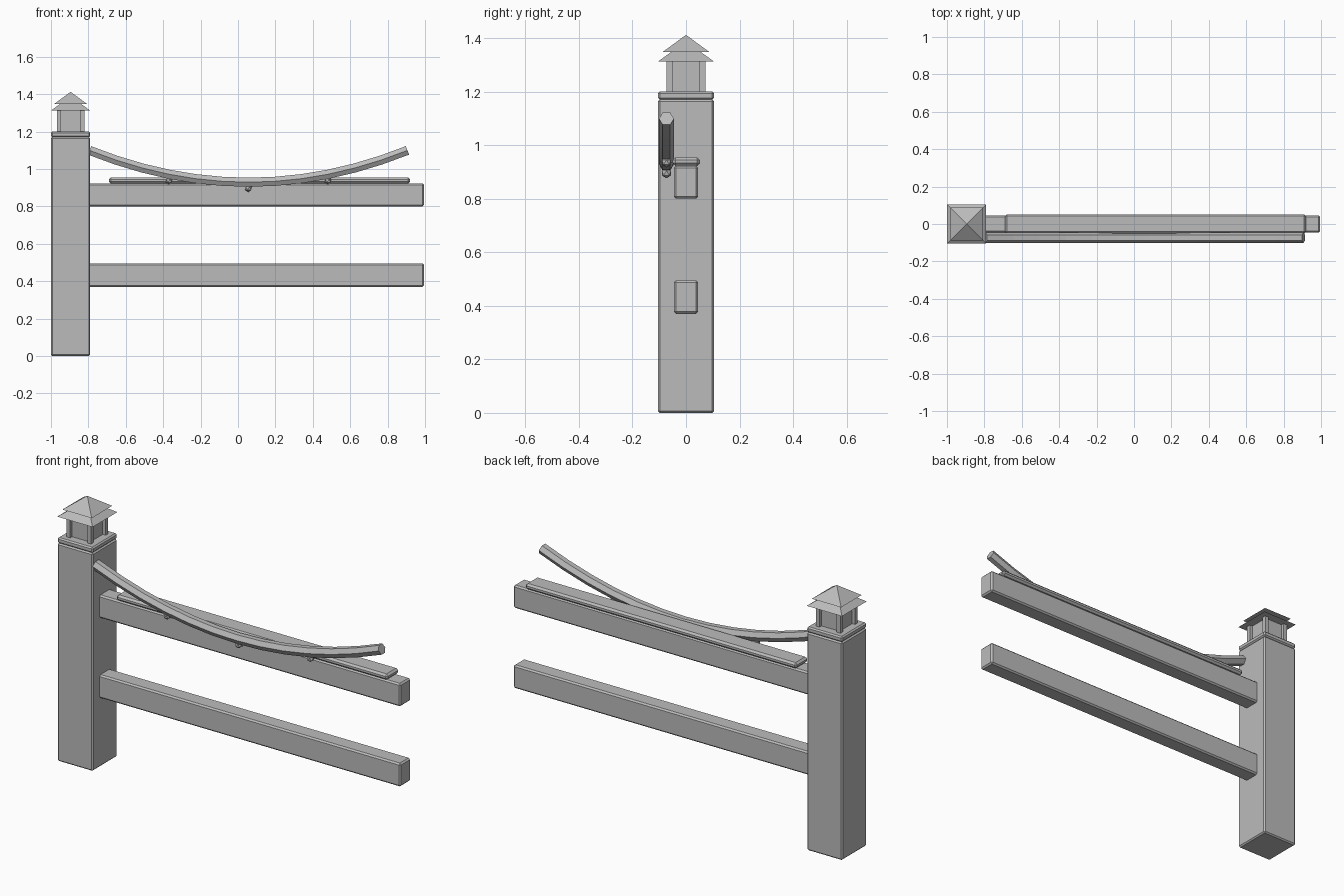
import bpy
import bmesh
from math import cos, sin, pi
from mathutils import Vector

cube = bpy.data.objects.get("Cube")
if cube:
    bpy.data.objects.remove(cube)

grey = bpy.data.materials.new("plain grey")
grey.use_nodes = True
colour = (0.5, 0.5, 0.5, 1)
grey.diffuse_color = colour
grey.node_tree.nodes["Principled BSDF"].inputs["Base Color"].default_value = colour

POST_X = -0.895
POLE_X, POLE_Y = 0.056, -0.073


def finish(name, bm, bevel=0):
    bmesh.ops.recalc_face_normals(bm, faces=bm.faces)
    mesh = bpy.data.meshes.new(name)
    bm.to_mesh(mesh)
    bm.free()
    mesh.materials.append(grey)
    obj = bpy.data.objects.new(name, mesh)
    bpy.context.collection.objects.link(obj)
    if bevel:
        mod = obj.modifiers.new("Bevel", "BEVEL")
        mod.width = bevel
        mod.segments = 1
    return obj


def box(name, x, y, z, bevel=0):
    """Box spanning the given (low, high) ranges."""
    bm = bmesh.new()
    bmesh.ops.create_cube(bm, size=1)
    for v in bm.verts:
        v.co = [lo + (c + 0.5) * (hi - lo) for c, (lo, hi) in zip(v.co, (x, y, z))]
    return finish(name, bm, bevel)


def square(name, half, z, bevel=0):
    """Square block centred on the post."""
    return box(name, (POST_X - half, POST_X + half), (-half, half), z, bevel)


def pyramid(name, half, eave, apex):
    bm = bmesh.new()
    base = [bm.verts.new((POST_X + sx * half, sy * half, eave))
            for sx, sy in ((-1, -1), (1, -1), (1, 1), (-1, 1))]
    top = bm.verts.new((POST_X, 0, apex))
    bm.faces.new(base)
    for i in range(4):
        bm.faces.new((base[i], base[(i + 1) % 4], top))
    return finish(name, bm)


# Post and its cap
square("post", 0.105, (0, 1.17), 0.007)
square("post_cap", 0.105, (1.17, 1.2), 0.007)

# Lantern: core, corner posts and two-tier roof
square("lantern_core", 0.056, (1.2, 1.34))
for sx, side in ((-1, "right"), (1, "left")):
    for sy, end in ((-1, "front"), (1, "back")):
        cx, cy, h = POST_X + sx * 0.062, sy * 0.062, 0.011
        box(f"lantern_post_{end}_{side}", (cx - h, cx + h), (cy - h, cy + h), (1.2, 1.33))
pyramid("lower_roof", 0.105, 1.312, 1.388)
pyramid("upper_roof", 0.087, 1.348, 1.412)

# Rails and the plank lying on the upper one
for name, low, high in (("lower_rail", 0.37, 0.495), ("upper_rail", 0.8, 0.923)):
    box(name, (-0.8, 0.995), (-0.045, 0.045), (low, high), 0.008)
box("top_plank", (-0.69, 0.92), (-0.05, 0.052), (0.923, 0.954), 0.01)


def sag(t):
    return Vector((POLE_X + 0.85 * t, POLE_Y, 0.929 + 0.17 * t * t))


# Sagging pole with a six-sided section
bm = bmesh.new()
steps, sides, radius = 12, 6, 0.028
rings = []
for i in range(steps + 1):
    t = 2 * i / steps - 1
    tangent = (sag(t + 0.01) - sag(t - 0.01)).normalized()
    across = Vector((0, 1, 0))
    up = tangent.cross(across)
    rings.append([bm.verts.new(sag(t) + radius * (cos(a) * across + sin(a) * up))
                  for a in (2 * pi * k / sides for k in range(sides))])
for a, b in zip(rings, rings[1:]):
    for k in range(sides):
        n = (k + 1) % sides
        bm.faces.new((a[k], a[n], b[n], b[k]))
bm.faces.new(rings[0])
bm.faces.new(rings[-1])
finish("sagging_pole", bm)

# Small knobs hanging under the pole
for name, t, drop in (("right", -0.5, 0.035), ("middle", 0, 0.033), ("left", 0.5, 0.035)):
    bm = bmesh.new()
    bmesh.ops.create_icosphere(bm, subdivisions=1, radius=0.02)
    bmesh.ops.translate(bm, verts=bm.verts, vec=sag(t) - Vector((0, 0, drop)))
    finish(f"knob_{name}", bm)
